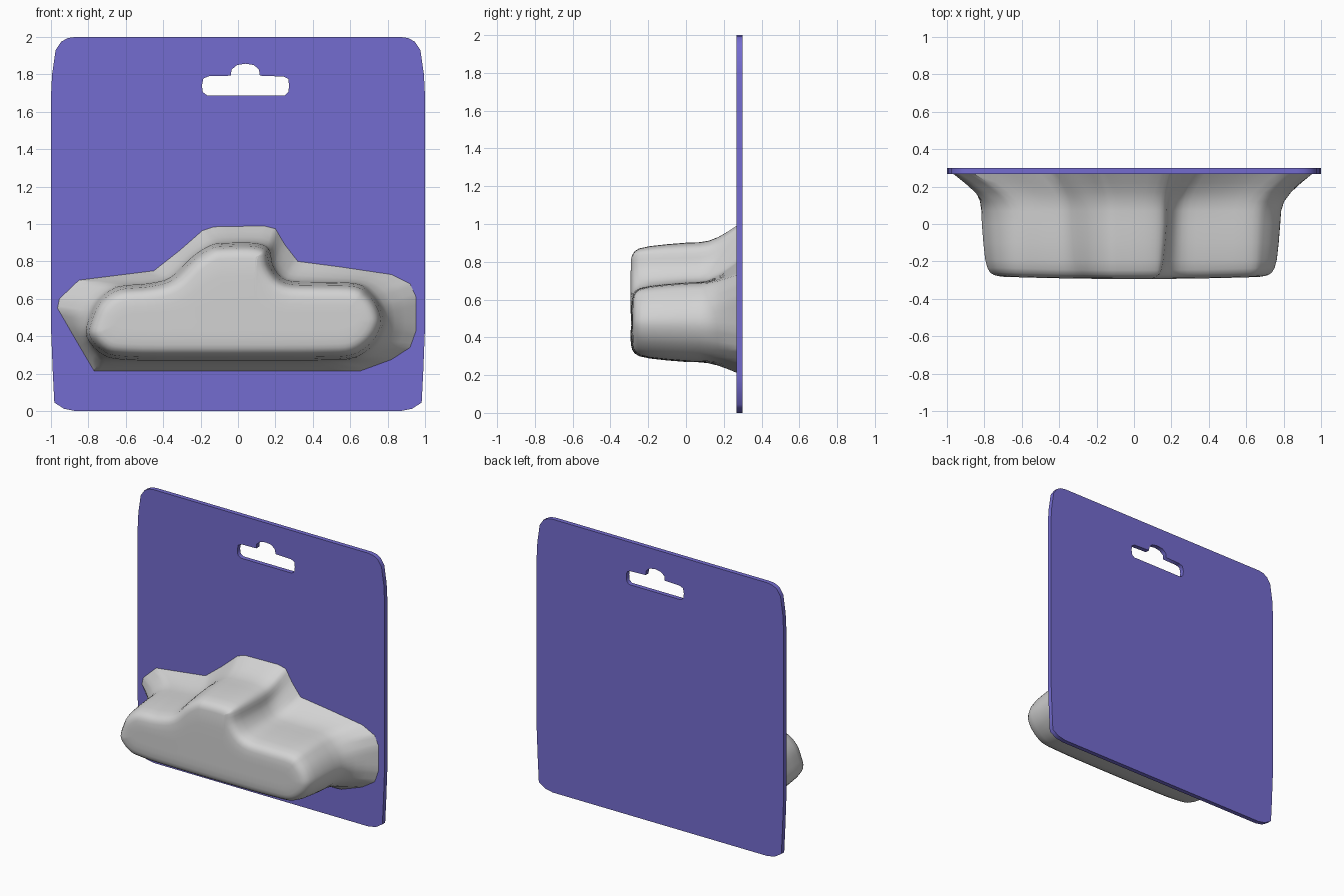
import bpy, bmesh
from mathutils import Vector

if "Cube" in bpy.data.objects:
    bpy.data.objects.remove(bpy.data.objects["Cube"])


def material(name, rgb):
    m = bpy.data.materials.new(name)
    m.diffuse_color = (*rgb, 1)
    m.use_nodes = True
    m.node_tree.nodes["Principled BSDF"].inputs["Base Color"].default_value = m.diffuse_color
    return m


violet = material("violet card", (0.175, 0.15, 0.63))
grey = material("light grey plastic", (0.65, 0.65, 0.65))

# Backing card: half outline mirrored, with a hanger slot as an inner loop
half = [(0.87, 0), (0.93, 0.012), (0.982, 0.045), (0.99, 0.2), (1, 0.45), (1, 1.68), (0.994, 1.8),
        (0.975, 1.93), (0.945, 1.975), (0.91, 1.994), (0.87, 2)]
outline = half + [(-x, z) for x, z in reversed(half)]
slot = [(-0.165, 1.688), (0.25, 1.688), (0.269, 1.705), (0.273, 1.74), (0.269, 1.775), (0.245, 1.788),
        (0.117, 1.793), (0.112, 1.825), (0.085, 1.85), (0.04, 1.857), (-0.005, 1.85), (-0.035, 1.825),
        (-0.038, 1.793), (-0.155, 1.79), (-0.185, 1.778), (-0.193, 1.74), (-0.188, 1.705)]
curve = bpy.data.curves.new("backing_card", 'CURVE')
curve.dimensions = '2D'
curve.fill_mode = 'BOTH'
curve.extrude = 0.0165
for loop in (outline, slot):
    s = curve.splines.new('POLY')
    s.points.add(len(loop) - 1)
    for p, (x, z) in zip(s.points, loop):
        p.co = (x, z, 0, 1)
    s.use_cyclic_u = True
card = bpy.data.objects.new("backing_card", curve)
card.rotation_euler.x = 1.5707963
card.location.y = 0.2835
curve.materials.append(violet)
bpy.context.collection.objects.link(card)
bpy.context.view_layer.objects.active = card
card.select_set(True)
bpy.ops.object.convert(target='MESH')
card.select_set(False)

# Car-shaped blister: flange outline on the card (x, z) paired with body outline (x, z)
pairs = [(-0.77, 0.215, -0.72, 0.30), (-0.87, 0.385, -0.81, 0.40), (-0.965, 0.55, -0.79, 0.51),
         (-0.955, 0.60, -0.74, 0.60), (-0.85, 0.70, -0.64, 0.665), (-0.65, 0.725, -0.48, 0.682),
         (-0.45, 0.75, -0.36, 0.715), (-0.31, 0.86, -0.25, 0.82), (-0.19, 0.965, -0.15, 0.885),
         (-0.13, 0.985, -0.07, 0.898), (0.14, 0.99, 0.09, 0.898), (0.20, 0.975, 0.165, 0.865),
         (0.25, 0.89, 0.19, 0.77), (0.32, 0.80, 0.26, 0.70), (0.55, 0.77, 0.42, 0.69),
         (0.82, 0.73, 0.63, 0.682), (0.92, 0.68, 0.71, 0.63), (0.952, 0.61, 0.765, 0.55),
         (0.952, 0.43, 0.78, 0.46), (0.92, 0.34, 0.73, 0.36), (0.82, 0.275, 0.62, 0.285),
         (0.65, 0.213, 0.45, 0.272), (0.2, 0.213, 0.15, 0.27), (-0.3, 0.213, -0.25, 0.27),
         (-0.65, 0.213, -0.58, 0.273)]
STEPS, n = 4, len(pairs)
flange, body = [], []
for i in range(n):
    a, b, c, d = (Vector(pairs[(i + k) % n]) for k in (-1, 0, 1, 2))
    for j in range(STEPS):
        t = j / STEPS
        lin = b.lerp(c, t)
        smooth = 0.5 * (2 * b + (c - a) * t + (2 * a - 5 * b + 4 * c - d) * t * t
                        + (3 * b - a - 3 * c + d) * t ** 3)
        flange.append(Vector((lin[0], lin[1])))
        body.append(Vector((smooth[2], smooth[3])))
N = len(body)


def inset(pts, dist):
    out = []
    for i, p in enumerate(pts):
        t = (pts[(i + 2) % N] - pts[i - 2]).normalized()
        out.append(p + Vector((t.y, -t.x)) * dist)
    return out


# Depth rings: (y, flare toward the flange) then (y, rounding inset)
rings = [(y, [b.lerp(f, k) for b, f in zip(body, flange)])
         for y, k in ((0.267, 1), (0.22, 0.66), (0.17, 0.34), (0.12, 0.12), (0.07, 0.03), (0, 0))]
rings += [(y, inset(body, d)) for y, d in ((-0.1, 0.008), (-0.19, 0.018), (-0.235, 0.03),
                                         (-0.26, 0.045), (-0.273, 0.065), (-0.278, 0.085))]
# Slightly domed front closes onto a central spine
edge = rings[-1][1]
rings += [(-0.282, [p.lerp(Vector((p.x * 0.85, 0.48)), k) for p in edge]) for k in (0.3, 0.65)]

bm = bmesh.new()
prev = None
for y, pts in rings:
    dome = 0.012 if y < -0.2 else 0
    ring = [bm.verts.new((p.x, y - dome * max(0, 1 - (p.x / 0.7) ** 2), p.y)) for p in pts]
    if prev:
        for i in range(N):
            j = (i + 1) % N
            bm.faces.new((prev[i], prev[j], ring[j], ring[i]))
    prev = ring
bm.faces.new(prev)
bmesh.ops.recalc_face_normals(bm, faces=bm.faces)
mesh = bpy.data.meshes.new("blister_bubble")
bm.to_mesh(mesh)
bm.free()
# Open-backed shell: make sure the front cap faces -y
if mesh.polygons[len(mesh.polygons) - 1].normal.y > 0:
    mesh.flip_normals()
mesh.materials.append(grey)
blister = bpy.data.objects.new("blister_bubble", mesh)
bpy.context.collection.objects.link(blister)
bpy.context.view_layer.objects.active = blister
blister.select_set(True)
bpy.ops.object.shade_smooth_by_angle(angle=0.6)
